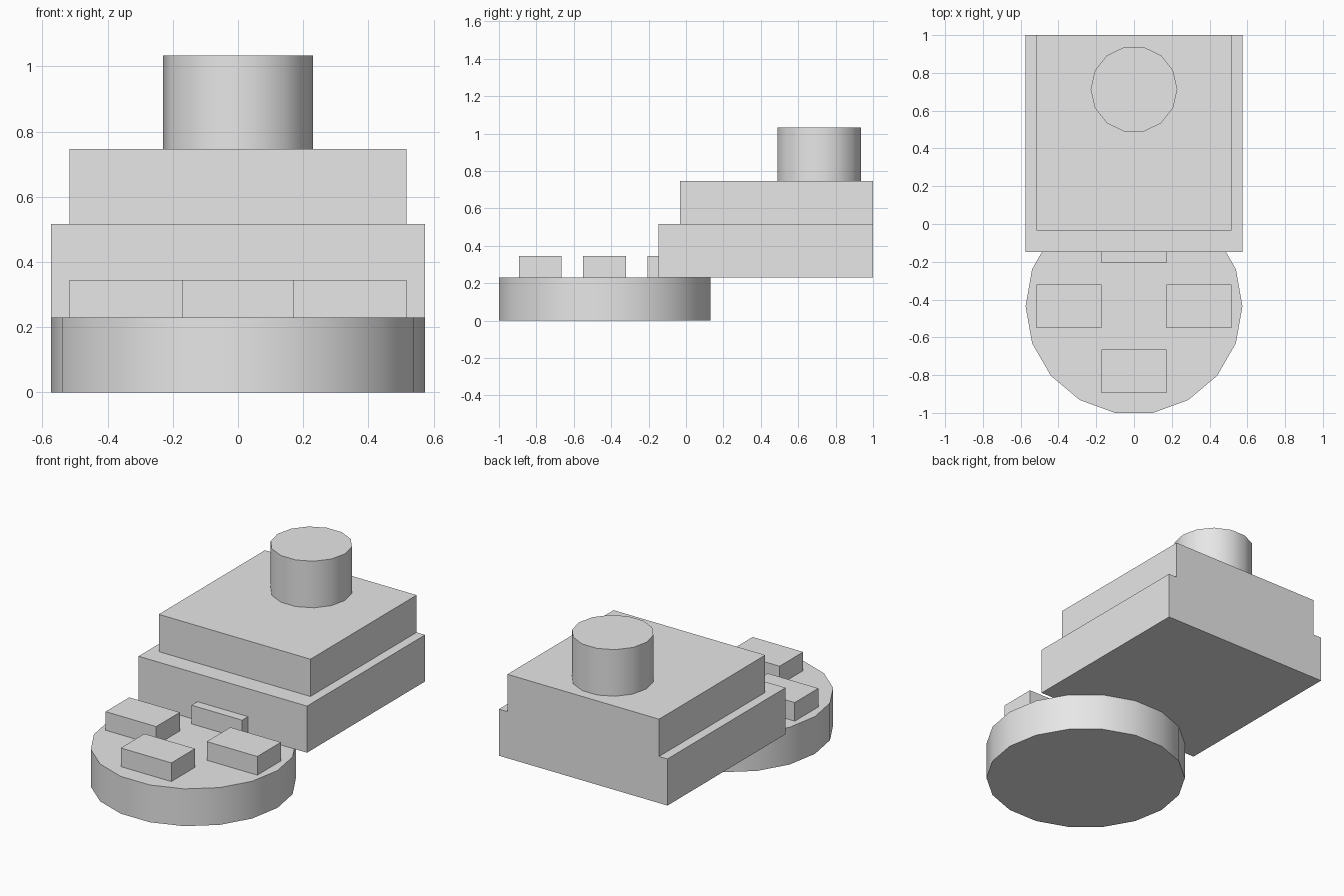
import bpy
import math

if "Cube" in bpy.data.objects:
    bpy.data.objects.remove(bpy.data.objects["Cube"], do_unlink=True)

U = 0.1148          # module every part is sized in
BACK = 1.0          # y of the back face
DISC_Y = -0.435     # y of the disc centre

grey = bpy.data.materials.new("plain_grey")
grey.use_nodes = True
grey.diffuse_color = (0.8, 0.8, 0.8, 1)
grey.node_tree.nodes["Principled BSDF"].inputs["Base Color"].default_value = (0.8, 0.8, 0.8, 1)


def finish(name):
    obj = bpy.context.object
    obj.name = obj.data.name = name
    obj.data.materials.append(grey)
    return obj


def block(name, x, y, z, size):
    """Box centred on x, y and standing on z; sizes in modules."""
    bpy.ops.mesh.primitive_cube_add(size=1, location=(x, y, z + size[2] * U / 2))
    obj = finish(name)
    obj.scale = [s * U for s in size]
    bpy.ops.object.transform_apply(location=False, rotation=False, scale=True)


def drum(name, y, z, radius, height, sides):
    """Upright cylinder with a corner on the x axis and smooth sides."""
    bpy.ops.mesh.primitive_cylinder_add(
        vertices=sides, radius=radius * U, depth=height * U,
        location=(0, y, z + height * U / 2), rotation=(0, 0, math.pi / 2))
    finish(name)
    bpy.ops.object.transform_apply(location=False, rotation=True, scale=False)
    bpy.ops.object.shade_smooth_by_angle(angle=math.radians(35))


# Round base at the front
drum("base_disc", DISC_Y, 0, 5, 2, 18)

# Four raised pads on the disc
for name, dx, dy in (("front_pad", 0, -3), ("back_pad", 0, 3),
                     ("left_pad", 3, 0), ("right_pad", -3, 0)):
    block(name, dx * U, DISC_Y + dy * U, 2 * U, (3, 2, 1))

# Stepped body, flush at the back
block("lower_body", 0, BACK - 5 * U, 2 * U, (10, 10, 2.5))
block("upper_body", 0, BACK - 4.5 * U, 4.5 * U, (9, 9, 2))

# Round post on top
drum("top_post", BACK - 2.5 * U, 6.5 * U, 2, 2.5, 14)
